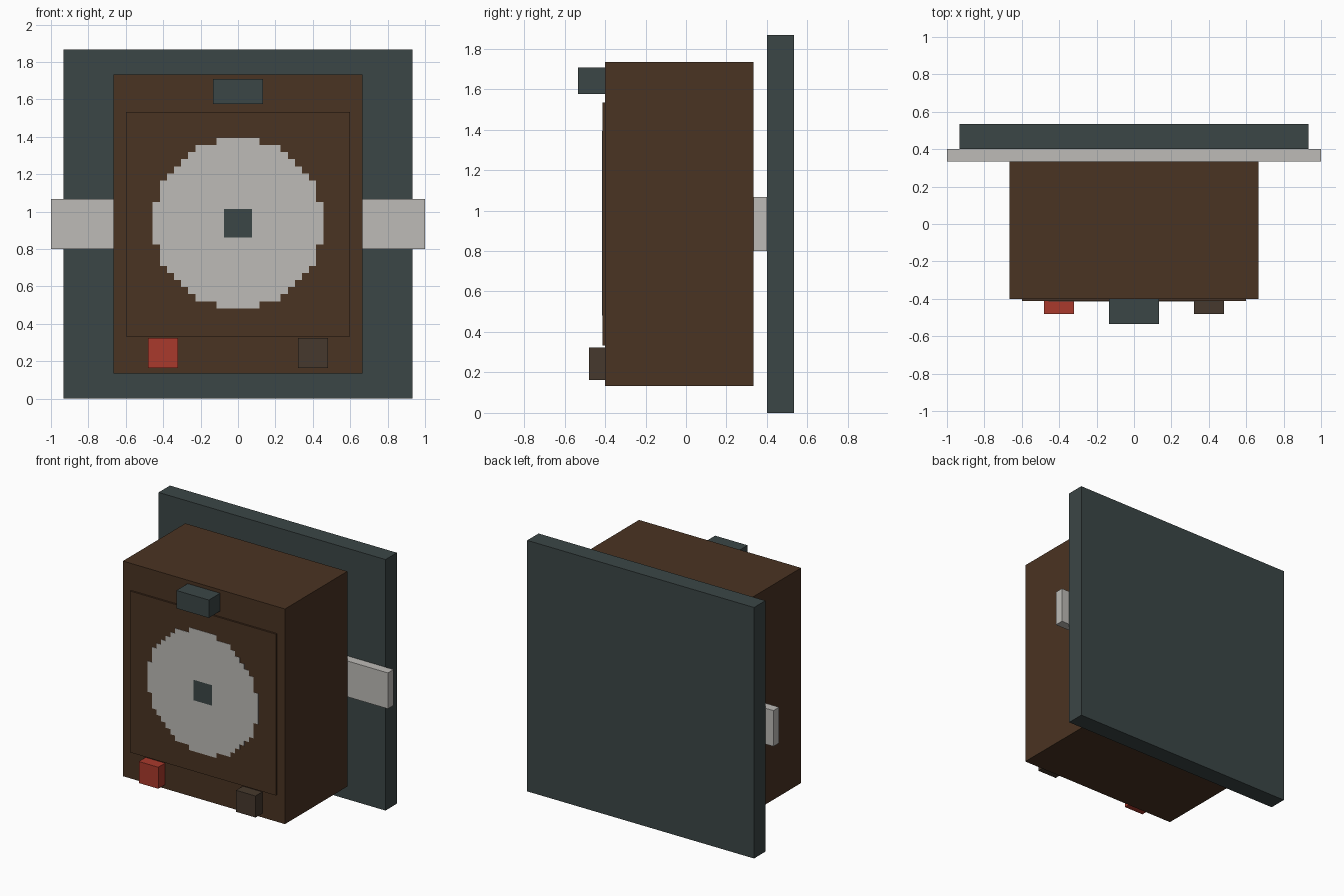
import bpy
import bmesh
from mathutils import Matrix

cube = bpy.data.objects.get("Cube")
if cube:
    bpy.data.objects.remove(cube, do_unlink=True)


def linear(c):
    c /= 255
    return c / 12.92 if c <= 0.04045 else ((c + 0.055) / 1.055) ** 2.4


def material(name, r, g, b):
    m = bpy.data.materials.new(name)
    m.use_nodes = True
    col = (linear(r), linear(g), linear(b), 1)
    m.diffuse_color = col
    bsdf = m.node_tree.nodes["Principled BSDF"]
    bsdf.inputs["Base Color"].default_value = col
    bsdf.inputs["Roughness"].default_value = 0.9
    return m


brown = material("brown", 74, 51, 34)
slate = material("slate", 59, 70, 70)
pale = material("pale_grey", 189, 187, 183)
red = material("red", 170, 58, 44)
dark = material("dark_brown", 70, 57, 45)


def finish(name, bm, mats):
    mesh = bpy.data.meshes.new(name)
    bm.to_mesh(mesh)
    bm.free()
    for m in mats:
        mesh.materials.append(m)
    obj = bpy.data.objects.new(name, mesh)
    bpy.context.collection.objects.link(obj)
    return obj


def box(name, x, y, z, mat):
    """Box from (min, max) ranges on each axis."""
    bm = bmesh.new()
    bmesh.ops.create_cube(bm, size=1)
    for v in bm.verts:
        v.co = [(a + b) / 2 + c * (b - a) for c, (a, b) in zip(v.co, (x, y, z))]
    return finish(name, bm, [mat])


U = 1 / 15  # design unit

# Back plate, cross bar and main body
box("back_plate", (-14 * U, 14 * U), (6 * U, 8 * U), (0, 28 * U), slate)
box("cross_bar", (-1, 1), (5 * U, 6 * U), (12 * U, 16 * U), pale)
box("body", (-10 * U, 10 * U), (-6 * U, 5 * U), (2 * U, 26 * U), brown)

# Front details
box("front_panel", (-9 * U, 9 * U), (-0.413, -0.4), (5 * U, 23 * U), brown)
box("top_latch", (-2 * U, 2 * U), (-8 * U, -6 * U), (1.575, 1.708), slate)
for name, cx, mat in (("right_button", -0.4, red), ("left_button", 0.4, dark)):
    box(name, (cx - 0.08, cx + 0.08), (-0.48, -0.4), (0.163, 0.323), mat)

# Stepped dial: a square grid trimmed to a circle, with a dark square hub
N, P = 24, 0.038
bm = bmesh.new()
bmesh.ops.create_grid(bm, x_segments=N, y_segments=N, size=N / 2)
outside = [f for f in bm.faces if f.calc_center_median().length_squared > 144]
bmesh.ops.delete(bm, geom=outside, context='FACES')
for f in bm.faces:
    c = f.calc_center_median()
    f.material_index = 1 if max(abs(c.x), abs(c.y)) < 2 else 0
# Stand the grid upright facing the front, just proud of the panel
bm.transform(Matrix.Translation((0, -0.415, 0.938))
             @ Matrix.Rotation(1.5707963, 4, 'X') @ Matrix.Scale(P, 4))
dial = finish("dial", bm, [pale, slate])
mod = dial.modifiers.new("thickness", 'SOLIDIFY')
mod.thickness = 0.002
mod.offset = -1
